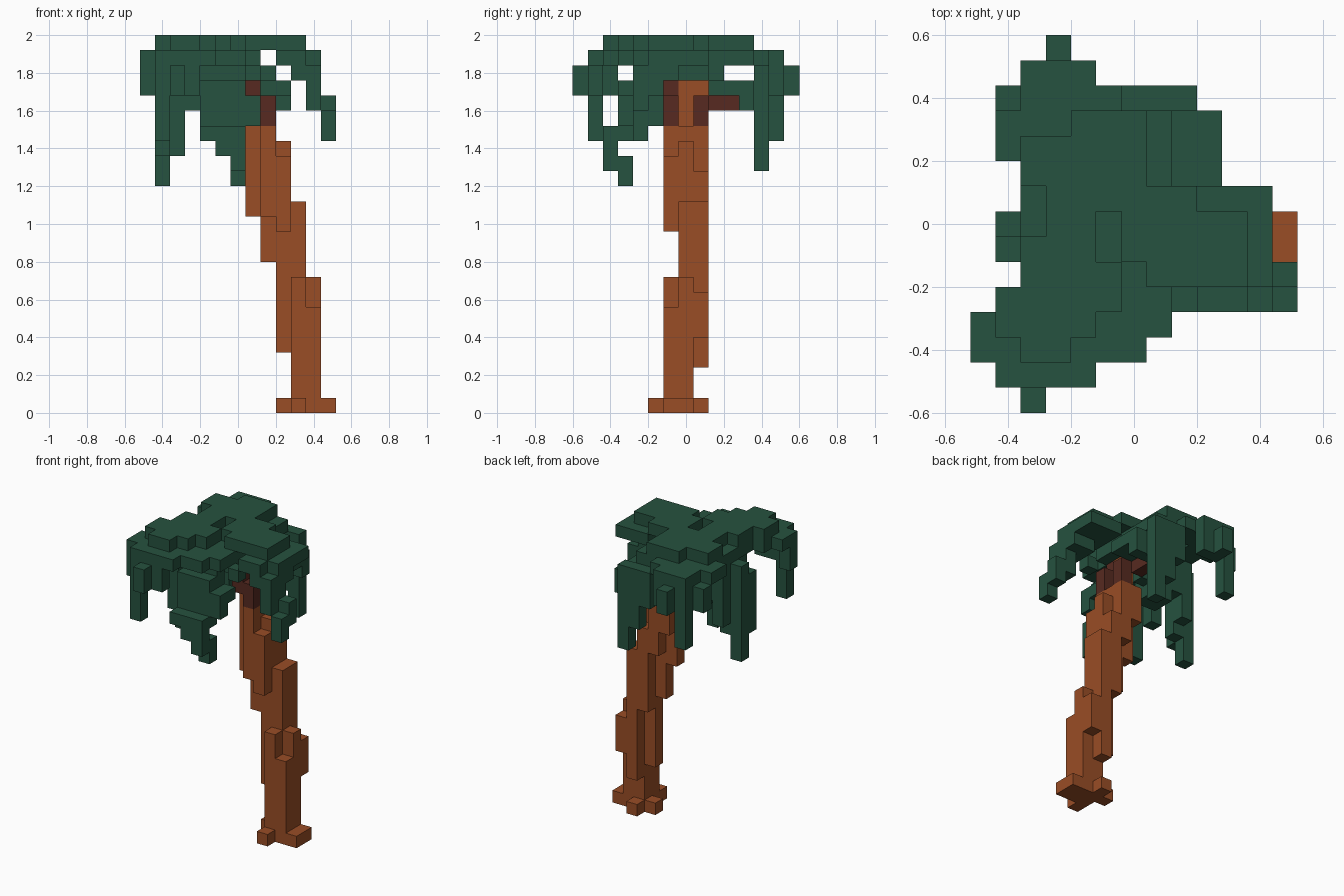
import bpy
import bmesh
from mathutils import Vector

UNIT = 0.08
ORIGIN = Vector((-0.52, -0.6, 0.0))
DIRECTIONS = [Vector(d) for d in
              ((1, 0, 0), (-1, 0, 0), (0, 1, 0), (0, -1, 0), (0, 0, 1), (0, 0, -1))]
taken = set()

default_cube = bpy.data.objects.get("Cube")
if default_cube:
    bpy.data.objects.remove(default_cube, do_unlink=True)


def make_material(name, colour):
    material = bpy.data.materials.new(name)
    material.diffuse_color = (*colour, 1)
    material.use_nodes = True
    shader = material.node_tree.nodes["Principled BSDF"]
    shader.inputs["Base Color"].default_value = (*colour, 1)
    shader.inputs["Roughness"].default_value = 0.9
    return material


def span(value):
    """A single index or an inclusive (first, last) pair."""
    first, last = value if isinstance(value, tuple) else (value, value)
    return range(first, last + 1)


def blocks(*boxes):
    """Unit cells covered by boxes given as (x span, y span, z span)."""
    return {(x, y, z) for bx, by, bz in boxes
            for x in span(bx) for y in span(by) for z in span(bz)}


def build(name, cells, material):
    """Skin the cells with outer faces only and merge the flat areas."""
    cells = cells - taken
    taken.update(cells)
    bm = bmesh.new()
    for cell in sorted(cells):
        for normal in DIRECTIONS:
            if tuple(int(c + n) for c, n in zip(cell, normal)) in cells:
                continue
            side = Vector((normal.y, normal.z, normal.x))
            up = normal.cross(side)
            middle = Vector(cell) + Vector((0.5, 0.5, 0.5)) + normal / 2
            corners = [middle + (side * a + up * b) / 2
                       for a, b in ((-1, -1), (1, -1), (1, 1), (-1, 1))]
            bm.faces.new([bm.verts.new(ORIGIN + c * UNIT) for c in corners])
    bmesh.ops.remove_doubles(bm, verts=bm.verts, dist=UNIT / 100)
    bmesh.ops.dissolve_limit(bm, angle_limit=0.01, verts=bm.verts, edges=bm.edges)
    mesh = bpy.data.meshes.new(name)
    bm.to_mesh(mesh)
    bm.free()
    mesh.materials.append(material)
    part = bpy.data.objects.new(name, mesh)
    bpy.context.collection.objects.link(part)


bark = make_material("bark brown", (0.32, 0.075, 0.019))
husk = make_material("dark husk brown", (0.095, 0.023, 0.015))
leaf = make_material("leaf green", (0.019, 0.085, 0.05))

# Roots: a small cross of blocks on the ground
build("roots", blocks(
    ((10, 11), (6, 7), 0),
    (12, (6, 7), 0),
    (10, 5, 0),
    (10, 8, 0),
    (9, 7, 0),
), bark)

# Trunk: upright columns stepping sideways as they rise
build("trunk", blocks(
    (11, 6, (1, 6)),
    (11, 7, (1, 8)),
    (10, 6, (1, 8)),
    (10, 7, (1, 13)),
    (10, 8, (3, 13)),
    (11, 8, (5, 7)),
    (9, 7, (4, 17)),
    (9, 8, (9, 15)),
    (9, 6, (12, 16)),
    (8, 7, (10, 18)),
    (8, 6, (13, 18)),
    (8, 8, (14, 18)),
    (7, 7, (13, 21)),
    (7, 8, (16, 18)),
    (7, 8, 21),
), bark)

# Coconuts tucked under the crown
build("coconuts", blocks(
    (8, 6, (19, 20)),
    (7, 6, (20, 21)),
    (8, 8, (19, 20)),
    (7, (9, 10), 20),
), husk)

# Crown: flat top with a slot between the fronds and a thinner layer below
build("crown", blocks(
    ((2, 4), (4, 6), 24),
    ((3, 4), (7, 8), 24),
    ((2, 6), (9, 10), 24),
    ((5, 8), 8, 24),
    ((6, 10), (6, 7), 24),
    ((7, 10), 5, 24),
    (5, (4, 5), 24),
    ((2, 7), (4, 9), 23),
    ((4, 7), (5, 9), 22),
    (8, (6, 8), 22),
), leaf)

# Right-hand frond arching over and down
build("side_frond", blocks(
    ((9, 10), (4, 8), 23),
    (11, (6, 8), 23),
    (11, 5, 23),
    ((10, 11), (4, 6), 22),
    (8, 4, 22),
    (11, (4, 5), (20, 21)),
    (12, 5, (19, 20)),
    (12, 4, (18, 19)),
), leaf)

# Front corner frond with a hanging tip
build("front_corner_frond", blocks(
    ((1, 4), 3, 24),
    (1, 4, 24),
    ((2, 3), 2, 24),
    ((1, 4), (1, 3), 23),
    (0, (2, 3), 23),
    (0, 2, (21, 22)),
    ((1, 3), 1, (21, 22)),
    (2, 0, (21, 22)),
    (1, 1, (18, 20)),
), leaf)

# Front frond curling inwards
build("front_frond", blocks(
    ((5, 7), 3, 23),
    ((5, 6), 2, 23),
    ((4, 6), 4, (20, 22)),
    ((4, 6), 3, 21),
    (7, 4, 20),
    ((4, 7), 3, (19, 20)),
    ((4, 6), (2, 3), 18),
    ((5, 6), 2, 17),
    (6, (2, 3), 16),
    (6, 3, 15),
), leaf)

# Left-hand frond drooping straight down
build("drooping_frond", blocks(
    (2, (7, 8), (18, 22)),
    (2, 7, 17),
    (3, (7, 8), (20, 22)),
    (1, 7, (15, 22)),
    (1, 6, (17, 21)),
    (1, 4, 23),
), leaf)

# Inner leaves packed beside the trunk
build("inner_leaves", blocks(
    ((4, 5), (7, 8), (19, 21)),
    (6, 8, (20, 21)),
), leaf)

# Back corner frond
build("back_corner_frond", blocks(
    ((1, 3), (10, 11), 23),
    ((2, 4), (12, 13), 23),
    ((2, 4), 13, (21, 22)),
    (3, 14, (21, 22)),
    (2, 13, (18, 20)),
    (1, 12, (21, 22)),
), leaf)

# Back frond with a ragged hanging edge
build("back_frond", blocks(
    ((4, 6), 11, 24),
    ((4, 7), 11, 23),
    (7, 10, 23),
    ((4, 5), 12, 23),
    ((6, 8), 12, (20, 22)),
    ((7, 8), 12, (18, 19)),
    (8, 12, (16, 17)),
    ((8, 9), 11, (20, 21)),
    ((7, 9), (9, 10), 21),
), leaf)
